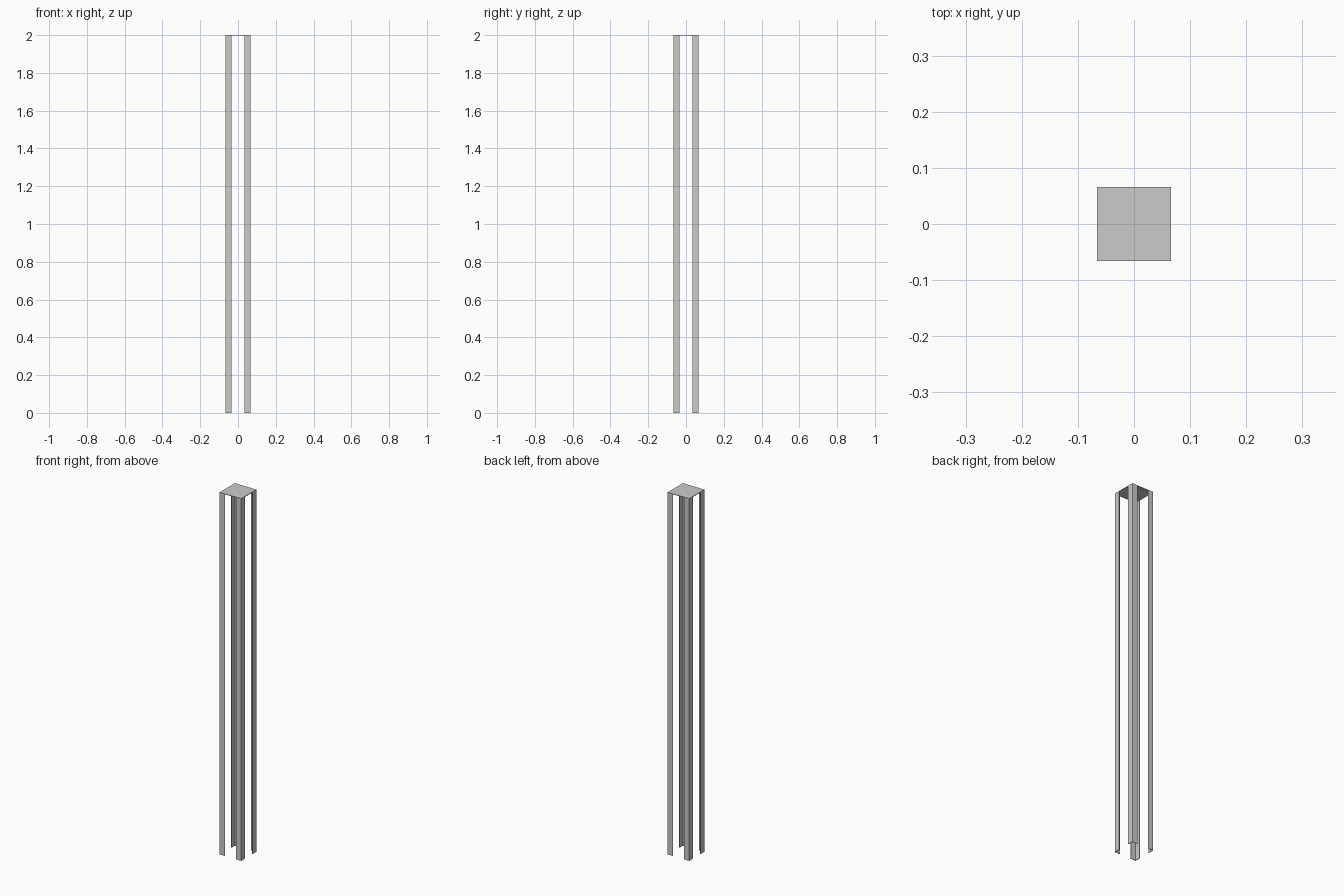
import bpy, bmesh

if "Cube" in bpy.data.objects:
    bpy.data.objects.remove(bpy.data.objects["Cube"])

HALF = 0.066     # half width of the square plan
FLANGE = 0.032   # width of each angle-iron flange
T = 0.003        # sheet thickness
H = 2.0


def prism(name, profile, z0, z1):
    """Extrude a flat outline upwards."""
    bm = bmesh.new()
    face = bm.faces.new([bm.verts.new((x, y, z0)) for x, y in profile])
    ext = bmesh.ops.extrude_face_region(bm, geom=[face])
    verts = [v for v in ext["geom"] if isinstance(v, bmesh.types.BMVert)]
    bmesh.ops.translate(bm, verts=verts, vec=(0, 0, z1 - z0))
    bmesh.ops.recalc_face_normals(bm, faces=bm.faces)
    mesh = bpy.data.meshes.new(name)
    bm.to_mesh(mesh)
    bm.free()
    obj = bpy.data.objects.new(name, mesh)
    bpy.context.collection.objects.link(obj)
    return obj


# Four L-section corner posts
o, i, f = HALF, HALF - T, HALF - FLANGE
section = [(o, o), (f, o), (f, i), (i, i), (i, f), (o, f)]
for sx, xn in ((-1, "left"), (1, "right")):
    for sy, yn in ((-1, "front"), (1, "back")):
        prism(f"{yn}_{xn}_post", [(sx * x, sy * y) for x, y in section], 0, H - T)

# Square cap plate
prism("top_plate", [(-o, -o), (o, -o), (o, o), (-o, o)], H - T, H)
